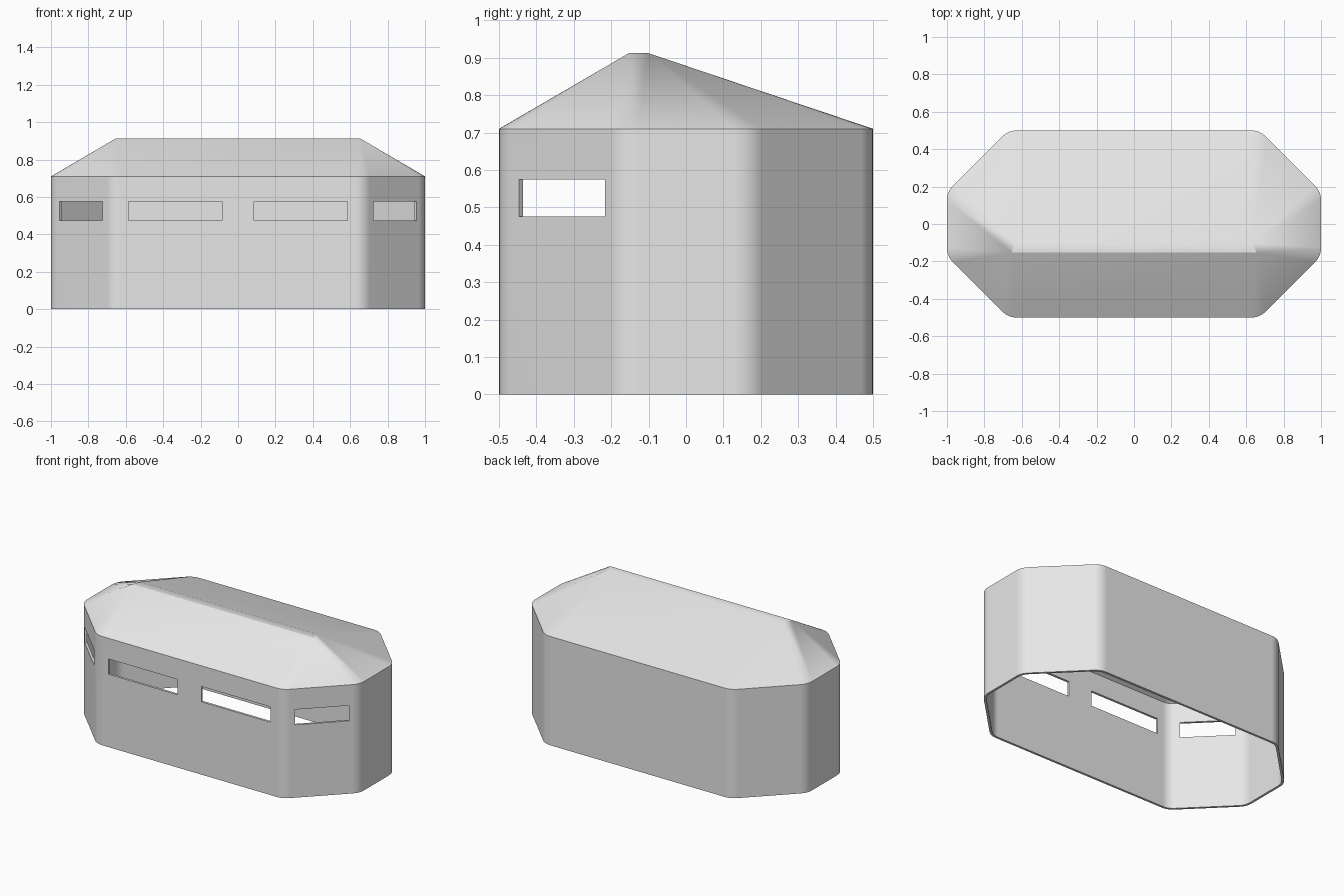
import bpy, bmesh
from math import radians
from mathutils import Vector

if "Cube" in bpy.data.objects:
    bpy.data.objects.remove(bpy.data.objects["Cube"], do_unlink=True)

EAVE, TOP, WALL = 0.71, 0.912, 0.015
ROUND, SEGMENTS = 0.045, 5

# Plain grey for the whole shell
grey = bpy.data.materials.new("light grey")
grey.use_nodes = True
grey.diffuse_color = (0.8, 0.8, 0.8, 1)
grey.node_tree.nodes["Principled BSDF"].inputs["Base Color"].default_value = (0.8, 0.8, 0.8, 1)


def rounded_outline(corners):
    """Round each corner of a plan; returns (point, corner index) pairs."""
    outline = []
    for i, corner in enumerate(corners):
        start = corner + (corners[i - 1] - corner).normalized() * ROUND
        end = corner + (corners[(i + 1) % len(corners)] - corner).normalized() * ROUND
        for s in range(SEGMENTS + 1):
            t = s / SEGMENTS
            point = start * (1 - t) ** 2 + corner * 2 * t * (1 - t) + end * t ** 2
            outline.append((point, i))
    return outline


# Chamfered rectangular plan, anticlockwise from the front left
half = [(0.672, -0.5), (1, -0.172), (1, 0.172), (0.672, 0.5)]
plan = [Vector(p) for p in half] + [Vector((-x, y)) for x, y in reversed(half)]
outline = rounded_outline(plan)

# Walls and hipped roof with a narrow flat ridge
bm = bmesh.new()
front_l, back_l, back_r, front_r = [
    bm.verts.new((x, y, TOP))
    for x, y in ((0.655, -0.153), (0.635, -0.1), (-0.635, -0.1), (-0.655, -0.153))]
ridge_of_corner = [front_l, front_l, back_l, back_l, back_r, back_r, front_r, front_r]
base = [bm.verts.new((p.x, p.y, 0)) for p, _ in outline]
eave = [bm.verts.new((p.x, p.y, EAVE)) for p, _ in outline]
ridge = [ridge_of_corner[i] for _, i in outline]
for i in range(len(outline)):
    j = (i + 1) % len(outline)
    bm.faces.new((base[i], base[j], eave[j], eave[i]))
    if ridge[i] is ridge[j]:
        bm.faces.new((eave[i], eave[j], ridge[j]))
    else:
        bm.faces.new((eave[i], eave[j], ridge[j], ridge[i]))
bm.faces.new((front_l, back_l, back_r, front_r))
bm.normal_update()
mesh = bpy.data.meshes.new("bunker_shell")
bm.to_mesh(mesh)
bm.free()
shell = bpy.data.objects.new("bunker_shell", mesh)
bpy.context.collection.objects.link(shell)
mesh.materials.append(grey)

# Thin walls, open underneath
thick = shell.modifiers.new("wall thickness", "SOLIDIFY")
thick.thickness = WALL
thick.offset = -1
thick.use_even_offset = True

# Viewing slits: two in the front, one in each front chamfer
cutters = []
for side in (-1, 1):
    for x, y, length, turn in ((0.335, -0.5, 0.5, 0), (0.84, -0.332, 0.325, 45)):
        bpy.ops.mesh.primitive_cube_add(size=1, location=(side * x, y, 0.525),
                                        rotation=(0, 0, radians(side * turn)))
        cutter = bpy.context.object
        cutter.name = "slit_cutter"
        cutter.scale = (length, 0.1, 0.1)
        cutter.hide_render = True
        cutter.data.materials.append(grey)
        cutters.append(cutter)
        cut = shell.modifiers.new("slit", "BOOLEAN")
        cut.operation = "DIFFERENCE"
        cut.solver = "EXACT"
        cut.object = cutter

bpy.ops.object.select_all(action="DESELECT")
shell.select_set(True)
bpy.context.view_layer.objects.active = shell
for name in [m.name for m in shell.modifiers]:
    bpy.ops.object.modifier_apply(modifier=name)
for cutter in cutters:
    bpy.data.objects.remove(cutter, do_unlink=True)

# Soft corners, flat broad faces
bpy.ops.object.shade_smooth_by_angle(angle=radians(29))
weighted = shell.modifiers.new("flat broad faces", "WEIGHTED_NORMAL")
weighted.keep_sharp = True
